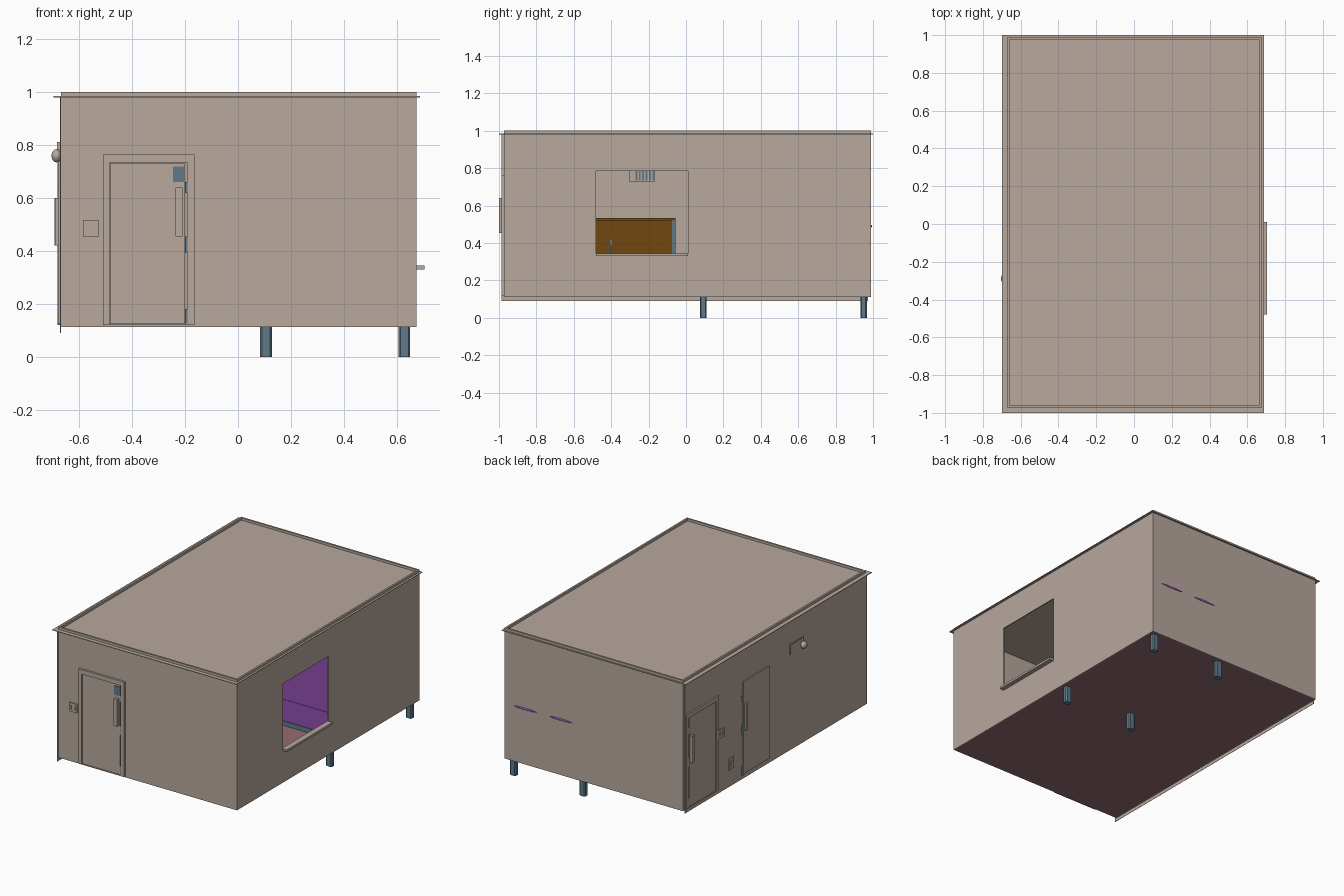
import bpy, bmesh, math
from mathutils import Matrix, Vector

if "Cube" in bpy.data.objects:
    bpy.data.objects.remove(bpy.data.objects["Cube"])


def material(name, rgb):
    m = bpy.data.materials.new(name)
    m.diffuse_color = [(c / 255 / 12.92 if c < 10 else ((c / 255 + 0.055) / 1.055) ** 2.4) for c in rgb] + [1]
    m.use_nodes = True
    m.node_tree.nodes["Principled BSDF"].inputs["Base Color"].default_value = m.diffuse_color
    return m


BEIGE = material("beige_panel", (183, 168, 157))
SLATE = material("slate_metal", (95, 122, 138))
BROWN = material("brown_wood", (112, 73, 16))
PURPLE = material("purple_panel", (146, 79, 176))
MAROON = material("maroon_floor", (148, 108, 116))


def finish(name, bm, mat, smooth=False):
    bmesh.ops.recalc_face_normals(bm, faces=bm.faces[:])
    me = bpy.data.meshes.new(name)
    bm.to_mesh(me)
    bm.free()
    me.materials.append(mat)
    if smooth:
        me.shade_smooth()
    ob = bpy.data.objects.new(name, me)
    bpy.context.collection.objects.link(ob)
    return ob


def box(name, x, y, z, mat=BEIGE, matrix=None, bevel=0):
    """Box from (min, max) ranges, optionally moved by a matrix."""
    bm = bmesh.new()
    bmesh.ops.create_cube(bm, size=1)
    for v in bm.verts:
        v.co = Vector([r[0] if c < 0 else r[1] for c, r in zip(v.co, (x, y, z))])
    if bevel:
        upright = [e for e in bm.edges if abs(e.verts[0].co.z - e.verts[1].co.z) > 0.01]
        bmesh.ops.bevel(bm, geom=upright, offset=bevel, segments=1, affect='EDGES')
    if matrix:
        bm.transform(matrix)
    return finish(name, bm, mat)


def ring(name, outer, inner, to3d, depth, mat=BEIGE):
    """Rectangle with a rectangular hole, extruded along depth."""
    bm = bmesh.new()

    def loop(a0, a1, b0, b1):
        return [bm.verts.new(to3d(*p)) for p in ((a0, b0), (a1, b0), (a1, b1), (a0, b1))]
    o, i = loop(*outer), loop(*inner)
    faces = [bm.faces.new((o[k], o[(k + 1) % 4], i[(k + 1) % 4], i[k])) for k in range(4)]
    ext = bmesh.ops.extrude_face_region(bm, geom=faces, use_keep_orig=True)
    bmesh.ops.translate(bm, vec=depth, verts=[g for g in ext["geom"] if isinstance(g, bmesh.types.BMVert)])
    return finish(name, bm, mat)


X0, X1, Y0, Y1, Z0, ZR = -0.67, 0.674, -0.973, 0.99, 0.113, 0.985
T = 0.007

# Shell: floor, walls, low-hanging left skin
box("floor", (X0 + T, X1 - T), (Y0 + T, Y1 - T), (Z0, 0.12), MAROON)
box("front_wall", (X0, X1), (Y0, Y0 + T), (Z0, ZR))
box("back_wall", (X0, X1), (Y1 - T, Y1), (Z0, ZR))
box("left_wall", (X0, X0 + T), (Y0 + T, Y1 - T), (Z0, ZR))
box("left_wall_skin", (X0 - 0.002, X0), (-0.987, 0.972), (0.09, 0.98))
ring("right_wall", (Y0 + T, Y1 - T, Z0, ZR), (-0.48, 0.01, 0.335, 0.785),
     lambda a, b: (X1 - T, a, b), (T, 0, 0))
box("window_sill", (X1 - T, 0.705), (-0.48, 0.01), (0.33, 0.345))

# Roof sheet with overhang and raised rim
box("roof_sheet", (-0.698, 0.688), (-1, 1), (0.981, ZR))
ring("roof_rim", (X0, X1, Y0, Y1), (X0 + 0.012, X1 - 0.012, Y0 + 0.012, Y1 - 0.012),
     lambda a, b: (a, b, ZR), (0, 0, 0.016))

# Support legs
for i, x in enumerate((0.106, 0.629)):
    for j, y in enumerate((0.092, 0.95)):
        box(f"leg_{i}_{j}", (x - 0.022, x + 0.022), (y - 0.018, y + 0.018), (0, Z0), SLATE, bevel=0.007)

# Wall-mounted parts: u runs to the viewer's right, w outward from the wall
FRONT = Matrix.Translation((0, Y0, 0))
LEFT = Matrix.Translation((X0 - 0.002, 0, 0)) @ Matrix.Rotation(-math.pi / 2, 4, 'Z')


def mounted(name, wall, u, w, z, mat=BEIGE):
    return box(name, (min(u), max(u)), (-w, 0), z, mat, wall)


def door(name, wall, centre, flip, frame_depth, framed=True, top=0.765, closer=False, grip=(0.455, 0.64)):
    def at(a, b):
        return (centre + flip * a, centre + flip * b)
    if framed:
        u0, u1 = sorted(at(-0.1725, 0.1725))
        v0, v1 = sorted(at(-0.148, 0.146))
        ring(name + "_frame", (u0, u1, 0.12, top), (v0, v1, 0.125, top - 0.03),
             lambda a, b: wall @ Vector((a, 0, b)), wall.to_3x3() @ Vector((0, -frame_depth, 0)))
    leaf = frame_depth * 0.5 if framed else frame_depth
    mounted(name + "_leaf", wall, at(-0.145, 0.135), leaf, (0.125, top - 0.033))
    mounted(name + "_handle", wall, at(0.102, 0.127), frame_depth + 0.012, grip)
    for k, z in enumerate(((0.12, 0.18), (0.395, 0.455), (0.62, 0.66))):
        mounted(f"{name}_hinge_{k}", wall, at(0.137, 0.146), leaf + 0.002, z, SLATE)
    if closer:
        mounted(name + "_closer", wall, at(0.092, 0.134), leaf + 0.004, (0.66, 0.72), SLATE)


door("front_door", FRONT, -0.3375, 1, 0.014, closer=True)
door("left_back_door", LEFT, -0.795, -1, 0.010, top=0.76, grip=(0.42, 0.6))
door("left_middle_door", LEFT, -0.218, -1, 0.008, framed=False, top=0.785, grip=(0.42, 0.6))


def switch_box(name, wall, u, z):
    mounted(name, wall, (u - 0.03, u + 0.03), 0.008, (z - 0.03, z + 0.03))
    for k, s in enumerate((-0.015, 0.015)):
        mounted(f"{name}_toggle_{k}", wall, (u + s - 0.005, u + s + 0.005), 0.012, (z - 0.012, z + 0.012))


switch_box("front_switch", FRONT, -0.555, 0.485)
switch_box("left_switch", LEFT, -0.59, 0.49)
mounted("left_meter_box", LEFT, (-0.505, -0.45), 0.006, (0.205, 0.285))
mounted("left_meter_cover", LEFT, (-0.49, -0.465), 0.009, (0.225, 0.265))

# Outside lamp and its conduit
bm = bmesh.new()
bmesh.ops.create_uvsphere(bm, u_segments=20, v_segments=12, radius=0.025)
bm.transform(Matrix.Translation((-0.686, -0.288, 0.76)) @ Matrix.Diagonal((0.76, 1, 1, 1)))
finish("lamp_shade", bm, BEIGE, True)
mounted("lamp_conduit_drop", LEFT, (0.155, 0.162), 0.006, (0.74, 0.812))
mounted("lamp_conduit_run", LEFT, (0.155, 0.292), 0.006, (0.805, 0.812))
mounted("lamp_stem", LEFT, (0.284, 0.292), 0.012, (0.775, 0.812))

# Interior partition with skirting
box("partition_upper", (X0 + T, X1 - T), (0.2, 0.21), (0.295, 0.981), PURPLE)
box("partition_lower", (X0 + T, X1 - T), (0.197, 0.21), (0.15, 0.295), PURPLE)
box("partition_skirting", (X0 + T, X1 - T), (0.193, 0.21), (0.12, 0.15), SLATE)

# Desk against the left wall
box("desk_top", (-0.655, -0.3), (-0.9, -0.055), (0.52, 0.535), BROWN)
box("desk_upper_panel", (-0.655, -0.32), (-0.88, -0.08), (0.39, 0.52), BROWN)
box("desk_lower_panel", (-0.655, -0.325), (-0.88, -0.08), (0.12, 0.39), BROWN)
for k, y in enumerate((-0.9, -0.08)):
    box(f"desk_leg_{k}", (-0.655, -0.305), (y, y + 0.025), (0.12, 0.52), SLATE)
box("desk_rail", (-0.32, -0.312), (-0.405, -0.395), (0.12, 0.42), SLATE)

# Air vent on the inside of the left wall
box("vent_body", (X0 + T, -0.62), (-0.305, -0.165), (0.728, 0.8))
for k in range(6):
    y = -0.27 + k * 0.018
    box(f"vent_slat_{k}", (-0.62, -0.617), (y, y + 0.01), (0.735, 0.793), SLATE)

# Cushions just showing through the back wall
for k, x in enumerate((0.515, 0.248)):
    bm = bmesh.new()
    bmesh.ops.create_uvsphere(bm, u_segments=20, v_segments=10, radius=1)
    bm.transform(Matrix.Translation((x, 0.985, 0.49)) @ Matrix.Diagonal((0.105, 0.01, 0.008, 1)))
    finish(f"cushion_{k}", bm, PURPLE, True)
